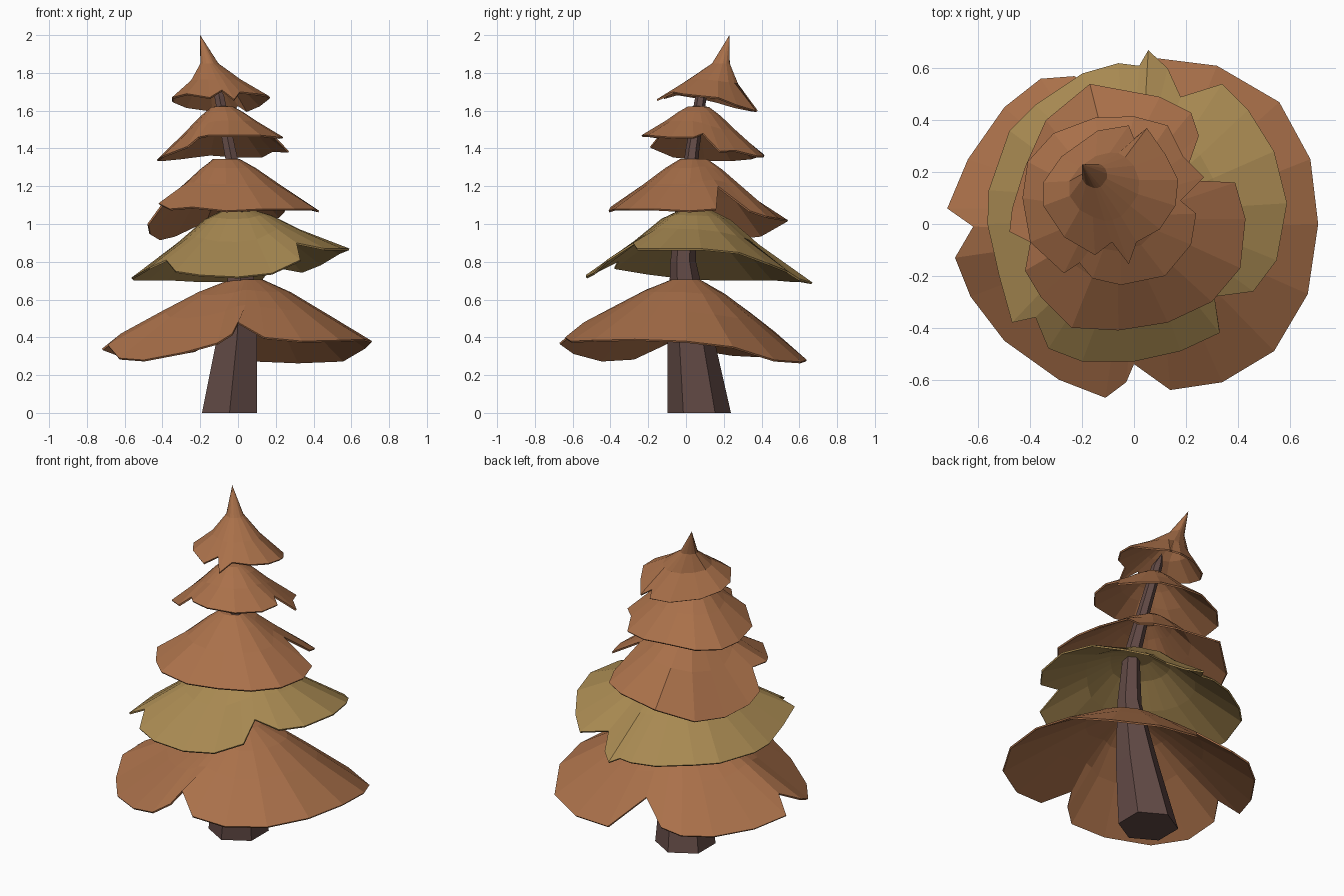
import bpy, bmesh, math
from mathutils import Vector


def material(name, rgb):
    m = bpy.data.materials.new(name)
    m.diffuse_color = (*rgb, 1)
    return m


RUST = material("rust_foliage", (0.40, 0.163, 0.068))
OLIVE = material("olive_foliage", (0.39, 0.25, 0.083))
BARK = material("dark_bark", (0.122, 0.068, 0.06))


def loft(name, rings, tip, mat, base=False):
    """Skin a stack of equal rings from the lowest up to a single tip point."""
    bm = bmesh.new()
    loops = [[bm.verts.new(p) for p in ring] for ring in rings]
    n = len(loops[0])
    for a, b in zip(loops, loops[1:]):
        for i in range(n):
            j = (i + 1) % n
            bm.faces.new((a[i], a[j], b[j], b[i]))
    top = bm.verts.new(tip)
    for i in range(n):
        bm.faces.new((loops[-1][i], loops[-1][(i + 1) % n], top))
    if base:
        bm.faces.new(loops[0][::-1])
    mesh = bpy.data.meshes.new(name)
    bm.to_mesh(mesh)
    bm.free()
    mesh.materials.append(mat)
    ob = bpy.data.objects.new(name, mesh)
    bpy.context.collection.objects.link(ob)
    return ob


def smooth(pts, i):
    """Blend a rim point with its neighbours so notches fade up the slope."""
    n = len(pts)
    return sum((pts[(i + k) % n] * w for k, w in ((-1, .3), (0, .4), (1, .3))), Vector())


def tier(name, mat, crown, rim, profile, lean=None):
    """Ragged umbrella of foliage: rim, then rings at (spread, drop), then crown."""
    crown = Vector(crown)
    rim = [Vector(p) for p in rim]
    lean = [Vector(v) for v in lean] if lean else [Vector()] * (len(profile) + 1)
    rings = [rim]
    for (spread, drop), shift in zip(profile, lean):
        ring = []
        for i in range(len(rim)):
            d = smooth(rim, i) - crown
            ring.append(crown + shift + Vector((d.x * spread, d.y * spread, d.z * drop)))
        rings.append(ring)
    ob = loft(name, rings, crown + lean[-1], mat)
    mod = ob.modifiers.new("thickness", "SOLIDIFY")
    mod.thickness = 0.01
    mod.offset = -1


# Trunk: leaning, tapering six-sided stem (x, y, z, radius)
stem = [(-.045, .07, 0, .168), (-.005, .025, .4, .122), (.02, -.015, .8, .068),
        (.02, .0, 1.08, .048), (-.045, .035, 1.4, .036), (-.1, .08, 1.68, .03)]
loft("trunk",
     [[(x + r * math.cos(a), y + r * math.sin(a), z)
       for a in (math.tau * (i + .5) / 6 for i in range(6))] for x, y, z, r in stem],
     (-.12, .1, 1.76), BARK, base=True)

# Foliage tiers, bottom to top; each rim runs counter-clockwise from the right
tier("bottom_tier", RUST, (.05, 0, .705), [
    (.71, 0, .38), (.68, .25, .35), (.56, .47, .28), (.32, .61, .27), (.08, .64, .28),
    (-.06, .47, .43), (-.23, .57, .33), (-.36, .56, .31), (-.5, .45, .3), (-.64, .25, .31),
    (-.72, .06, .34), (-.62, -.01, .42), (-.69, -.13, .36), (-.63, -.28, .29),
    (-.5, -.45, .28), (-.29, -.6, .32), (-.11, -.67, .37), (-.03, -.61, .42),
    (0, -.54, .48), (.14, -.64, .40), (.34, -.61, .38), (.54, -.49, .385), (.67, -.27, .39)],
    ((.62, .5), (.36, .2), (.13, 0)))

tier("olive_tier", OLIVE, (0, .05, 1.075), [
    (.59, .08, .87), (.54, .28, .85), (.44, .44, .79), (.34, .54, .75), (.18, .49, .78),
    (.13, .6, .71), (.055, .67, .69), (.02, .61, .7), (-.06, .62, .7), (-.2, .58, .7),
    (-.38, .46, .71), (-.48, .36, .71), (-.56, .13, .71), (-.565, 0, .715),
    (-.52, -.2, .74), (-.47, -.38, .77), (-.38, -.36, .81), (-.33, -.48, .75),
    (-.2, -.53, .73), (0, -.53, .72), (.18, -.49, .74), (.33, -.42, .81),
    (.31, -.28, .9), (.46, -.26, .87), (.55, -.14, .87)],
    ((.58, .49), (.32, .14), (.14, 0)))

tier("middle_tier", RUST, (-.07, .04, 1.345), [
    (.43, .02, 1.07), (.39, .16, 1.08), (.19, .17, 1.2), (.25, .34, 1.07),
    (.22, .43, 1.04), (.1, .49, 1.03), (-.17, .54, 1.02), (-.34, .4, .94),
    (-.42, .22, .92), (-.47, .06, .95), (-.48, -.03, 1.0), (-.4, -.07, 1.11),
    (-.42, -.18, 1.11), (-.36, -.28, 1.08), (-.24, -.4, 1.09), (-.06, -.41, 1.07),
    (.13, -.38, 1.08), (.3, -.3, 1.08), (.41, -.17, 1.08)],
    ((.6, .5), (.34, .18), (.16, 0)))

tier("upper_tier", RUST, (-.08, .06, 1.625), [
    (.24, .04, 1.46), (.18, .09, 1.48), (.27, .18, 1.385), (.19, .26, 1.39),
    (.13, .38, 1.36), (0, .415, 1.36), (-.15, .41, 1.37), (-.31, .35, 1.35),
    (-.41, .24, 1.34), (-.43, .1, 1.34), (-.4, -.07, 1.36), (-.27, -.19, 1.41),
    (-.21, -.15, 1.46), (-.16, -.21, 1.47), (-.05, -.235, 1.47), (.12, -.2, 1.47),
    (.22, -.08, 1.46)],
    ((.6, .5), (.36, .2), (.18, .02)))

# Top cap: rings lean back and left into a bent pointed tip
tier("top_tier", RUST, (-.08, .1, 1.80), [
    (.16, .07, 1.68), (.17, .17, 1.67), (.12, .27, 1.63), (.05, .37, 1.6),
    (0, .33, 1.63), (-.02, .38, 1.6), (-.14, .36, 1.6), (-.28, .26, 1.62),
    (-.35, .16, 1.65), (-.35, .07, 1.67), (-.27, -.05, 1.69), (-.15, -.12, 1.67),
    (-.085, -.07, 1.71), (-.02, -.155, 1.66), (.01, -.07, 1.7), (.1, -.02, 1.69)],
    profile=((.56, .3), (.2, 0)),
    lean=((-.03, .03, 0), (-.07, .08, .05), (-.12, .13, .2)))
